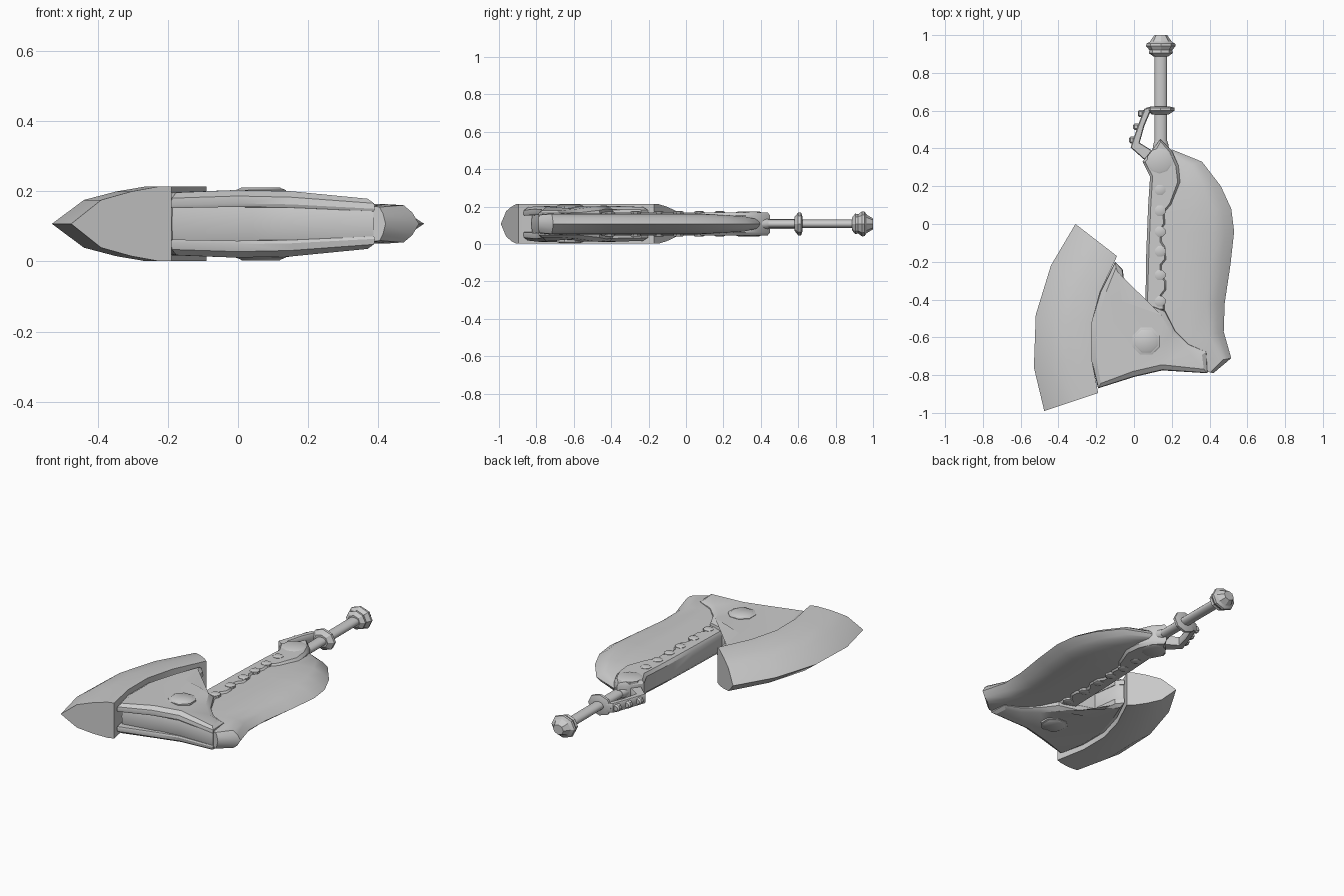
import bpy, bmesh, math
from mathutils import Vector

if "Cube" in bpy.data.objects:
    bpy.data.objects.remove(bpy.data.objects["Cube"])

MID = 0.107  # the weapon lies flat and is symmetric about this height
metal = bpy.data.materials.new("grey metal")
metal.diffuse_color = (0.6, 0.6, 0.6, 1)
metal.use_nodes = True
metal.node_tree.nodes["Principled BSDF"].inputs["Base Color"].default_value = metal.diffuse_color


def finish(name, bm, angle=35):
    bmesh.ops.recalc_face_normals(bm, faces=bm.faces)
    me = bpy.data.meshes.new(name)
    bm.to_mesh(me)
    bm.free()
    me.materials.append(metal)
    ob = bpy.data.objects.new(name, me)
    bpy.context.collection.objects.link(ob)
    bpy.ops.object.select_all(action='DESELECT')
    ob.select_set(True)
    bpy.context.view_layer.objects.active = ob
    bpy.ops.object.shade_smooth_by_angle(angle=math.radians(angle))
    return ob


def skin(name, rings, angle=35):
    """Join closed rings of points with quads and cap both ends."""
    bm = bmesh.new()
    vs = [[bm.verts.new(p) for p in r] for r in rings]
    n = len(vs[0])
    for a, b in zip(vs, vs[1:]):
        for i in range(n):
            j = (i + 1) % n
            bm.faces.new((a[i], a[j], b[j], b[i]))
    caps = [bm.faces.new(vs[0]), bm.faces.new(vs[-1])]
    bmesh.ops.triangulate(bm, faces=caps)
    return finish(name, bm, angle)


def blade(name, stations, profile):
    """Loft a wedge section from the cutting edge to the inner side."""
    rings = []
    for outer, inner, s in stations:
        o, d = Vector(outer), Vector(inner) - Vector(outer)
        top = [(*(o + d * t), MID + h * s) for t, h in profile]
        low = [(x, y, 2 * MID - z) for x, y, z in reversed(top) if z - MID > 1e-6]
        rings.append(top + low)
    return skin(name, rings, 40)


def inset(pts, d):
    """Move a counter-clockwise outline inward by d."""
    out = []
    for i, p in enumerate(pts):
        p = Vector(p)
        a = (p - Vector(pts[i - 1])).normalized()
        b = (Vector(pts[(i + 1) % len(pts)]) - p).normalized()
        n = Vector((-a.y - b.y, a.x + b.x)).normalized()
        out.append(p + n * d)
    return out


def slab(name, pts, levels, height=lambda x: 1.0, angle=35):
    """Stack outlines: levels are (inset, relative height) pairs."""
    return skin(name, [[(p.x, p.y, MID + k * height(p.x)) for p in inset(pts, d)]
                       for d, k in levels], angle)


def turned(name, x, profile, flat=1.0, n=16, angle=35):
    """Lathe (y, radius) pairs about an axis along y."""
    return skin(name, [[(x + r * math.cos(2 * math.pi * i / n), y,
                         MID + flat * r * math.sin(2 * math.pi * i / n))
                        for i in range(n)] for y, r in profile], angle)


def stud(name, x, y, r, z0, z1, n=8, top=0.85):
    """Faceted boss mirrored on the upper and lower side."""
    for side, s in (("upper", 1), ("lower", -1)):
        skin(f"{side}_{name}", [[(x + r * k * math.cos(2 * math.pi * (i + .5) / n),
                                  y + r * k * math.sin(2 * math.pi * (i + .5) / n),
                                  MID + s * z) for i in range(n)]
                                for z, k in ((z0, 1), (z1 - .004, 1), (z1, top))])


# Broad axe blade
blade("axe_blade", [
    ((-0.31, 0.0), (-0.09, -0.17), 1.0),
    ((-0.44, -0.22), (-0.18, -0.36), 1.0),
    ((-0.52, -0.48), (-0.225, -0.53), 1.0),
    ((-0.53, -0.76), (-0.225, -0.71), 1.0),
    ((-0.475, -0.99), (-0.19, -0.895), 1.0)],
    [(0, 0), (0.3, 0.068), (0.6, 0.092), (0.87, 0.106), (1, 0.106)])

# Long blade beside the grip
blade("long_blade", [
    ((0.2, 0.395), (0.16, 0.36), 0.45),
    ((0.36, 0.33), (0.14, 0.27), 0.75),
    ((0.46, 0.2), (0.13, 0.16), 0.9),
    ((0.515, 0.08), (0.12, 0.06), 1.0),
    ((0.53, -0.04), (0.12, -0.05), 1.0),
    ((0.51, -0.22), (0.12, -0.22), 1.0),
    ((0.48, -0.42), (0.14, -0.44), 1.0),
    ((0.475, -0.57), (0.2, -0.64), 1.0),
    ((0.515, -0.71), (0.36, -0.74), 1.0),
    ((0.42, -0.79), (0.36, -0.775), 0.9)],
    [(0, 0), (0.12, 0.032), (0.28, 0.053), (0.6, 0.056), (1, 0.05)])

# Head that joins both blades: a core between two chamfered plates
HEAD = [(-0.19, -0.87), (0.0, -0.81), (0.15, -0.775), (0.39, -0.79),
        (0.385, -0.675), (0.29, -0.635), (0.22, -0.565), (0.165, -0.46),
        (0.06, -0.42), (-0.04, -0.39), (-0.06, -0.24), (-0.1, -0.2),
        (-0.18, -0.36), (-0.23, -0.53), (-0.23, -0.71)]


def head_height(x):
    pts = [(-0.3, 0.088), (-0.1, 0.09), (0.02, 0.098), (0.13, 0.098), (0.22, 0.073), (0.5, 0.07)]
    for (a, h), (b, k) in zip(pts, pts[1:]):
        if x <= b:
            return h + (k - h) * (x - a) / (b - a)
    return 0.07


slab("head_core", [(-0.19, -0.83), (0.04, -0.785)] + HEAD[2:],
     [(0.02, -.8), (0.008, -.6), (0.004, 0), (0.008, .6), (0.02, .8)], head_height)
for side, s in (("upper", 1), ("lower", -1)):
    slab(side + "_head_plate", HEAD,
         [(0.004, .5 * s), (0, .6 * s), (0.004, .82 * s), (0.03, s)], head_height, 30)
stud("pivot_rim", 0.065, -0.62, 0.078, 0.08, 0.1)
stud("pivot_cap", 0.065, -0.62, 0.065, 0.09, 0.104, top=0.9)

# Spine with a stepped right edge
SPINE = [(0.06, -0.46), (0.165, -0.46), (0.165, -0.41), (0.15, -0.38), (0.175, -0.35),
         (0.175, -0.3), (0.15, -0.27), (0.15, -0.22), (0.175, -0.19), (0.17, -0.12),
         (0.15, -0.09), (0.15, -0.03), (0.17, 0.0), (0.165, 0.06), (0.2, 0.1),
         (0.245, 0.22), (0.235, 0.31), (0.2, 0.39), (0.14, 0.45), (0.11, 0.41),
         (0.045, 0.33), (0.085, 0.25), (0.075, 0.1), (0.065, -0.15)]
slab("spine", SPINE, [(0.014, -0.062), (0, -0.045), (0, 0.045), (0.014, 0.062)])
for i, y in enumerate((-0.41, -0.27, -0.145, -0.04, 0.07, 0.18)):
    stud(f"spine_stud_{i + 1}", 0.138, y, 0.03, 0.05, 0.068, top=0.7)
stud("spine_end_boss", 0.135, 0.335, 0.068, 0.045, 0.066, n=10)

# Grip rod, collar and pommel
turned("grip_rod", 0.142, [(0.38, 0.034), (0.93, 0.034)], 0.68)
turned("grip_ferrule", 0.142, [(0.39, 0.045), (0.42, 0.04), (0.44, 0.034)], 0.8)
turned("collar", 0.14, [(0.58, 0.045), (0.592, 0.062), (0.6, 0.075), (0.615, 0.075),
                        (0.622, 0.05)], 0.82, 8, 25)
turned("pommel", 0.142, [(0.888, 0.04), (0.905, 0.064), (0.92, 0.06), (0.942, 0.078),
                         (0.955, 0.076), (0.965, 0.058), (1.0, 0.034)], 0.86, 8, 25)

# Finger guard with small knuckle bumps
GUARD = [(0.09, 0.62), (0.055, 0.61), (0.02, 0.52), (-0.018, 0.405), (0.055, 0.34),
         (0.11, 0.38), (0.03, 0.43), (0.055, 0.52), (0.085, 0.59)]
slab("finger_guard", GUARD, [(0.005, -0.027), (0, -0.02), (0, 0.02), (0.005, 0.027)])
for i, (x, y) in enumerate(((0.042, 0.585), (0.018, 0.515), (-0.004, 0.445))):
    turned(f"guard_bump_{i + 1}", x, [(y - 0.018, 0.014), (y - 0.01, 0.022),
                                      (y + 0.01, 0.022), (y + 0.018, 0.014)], 1, 8)
